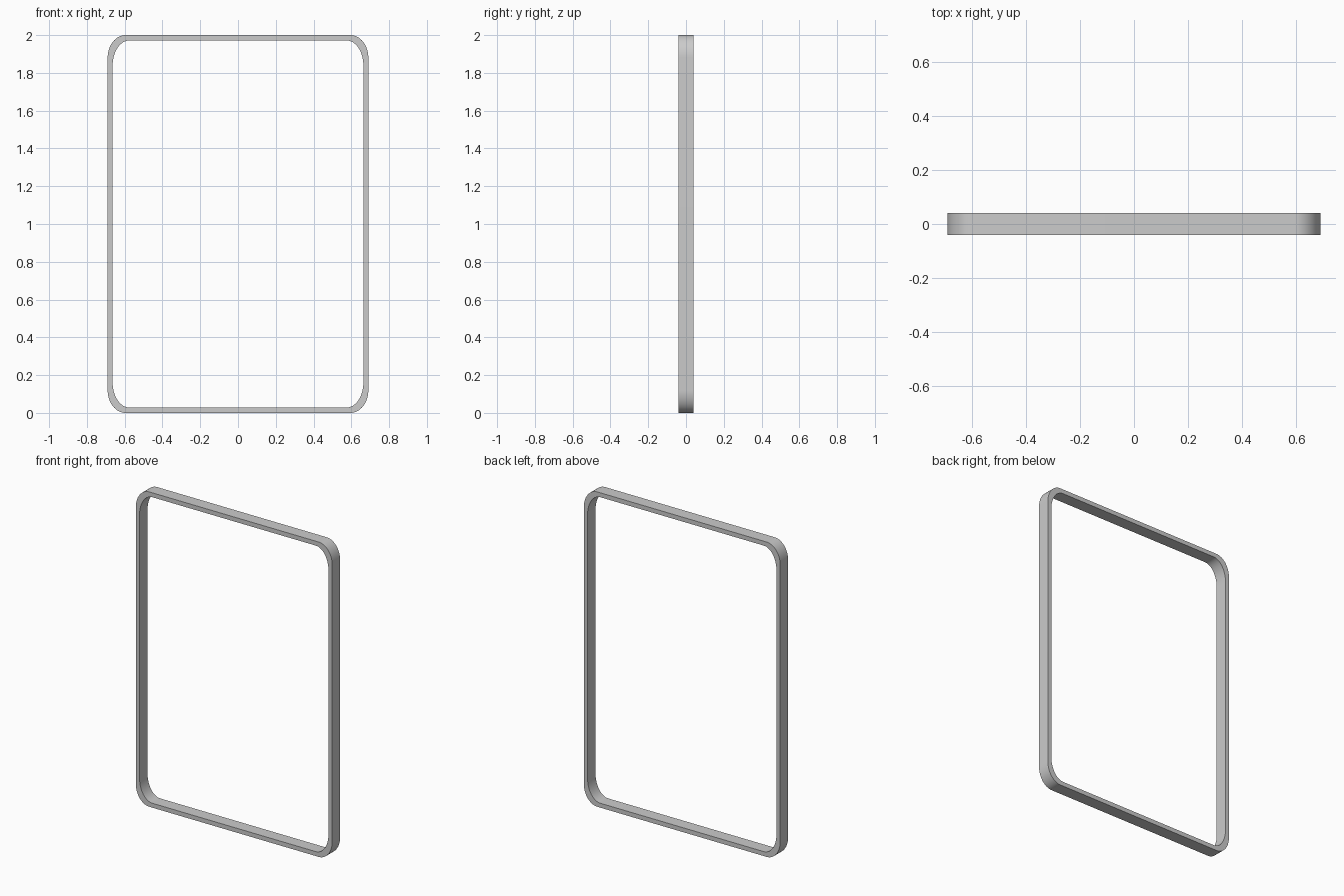
import bpy, bmesh, math

if "Cube" in bpy.data.objects:
    bpy.data.objects.remove(bpy.data.objects["Cube"])

SEGMENTS = 16          # faces per rounded corner
HALF_DEPTH = 0.04


def rounded_outline(half_w, z_low, z_high, rx, rz):
    """Rectangle with elliptical corners, as (x, z) points."""
    corners = [(half_w - rx, z_high - rz), (rx - half_w, z_high - rz),
               (rx - half_w, z_low + rz), (half_w - rx, z_low + rz)]
    points = []
    for quarter, (cx, cz) in enumerate(corners):
        for i in range(SEGMENTS + 1):
            a = math.pi / 2 * (quarter + i / SEGMENTS)
            points.append((cx + rx * math.cos(a), cz + rz * math.sin(a)))
    return points


outer = rounded_outline(0.69, 0.0, 2.0, 0.095, 0.12)
inner = rounded_outline(0.664, 0.028, 1.972, 0.09, 0.135)

# Frame: four rings joined into a closed rectangular section
bm = bmesh.new()
rings = [[bm.verts.new((x, y, z)) for x, z in outline]
         for outline, y in ((outer, -HALF_DEPTH), (outer, HALF_DEPTH),
                            (inner, HALF_DEPTH), (inner, -HALF_DEPTH))]
for a, b in zip(rings, rings[1:] + rings[:1]):
    for i in range(len(a)):
        j = (i + 1) % len(a)
        bm.faces.new((a[i], a[j], b[j], b[i]))
bmesh.ops.recalc_face_normals(bm, faces=bm.faces)

mesh = bpy.data.meshes.new("rounded_frame")
bm.to_mesh(mesh)
bm.free()
frame = bpy.data.objects.new("rounded_frame", mesh)
bpy.context.collection.objects.link(frame)

# Smooth corners, crisp rims
bpy.context.view_layer.objects.active = frame
frame.select_set(True)
bpy.ops.object.shade_smooth_by_angle(angle=math.radians(30))
